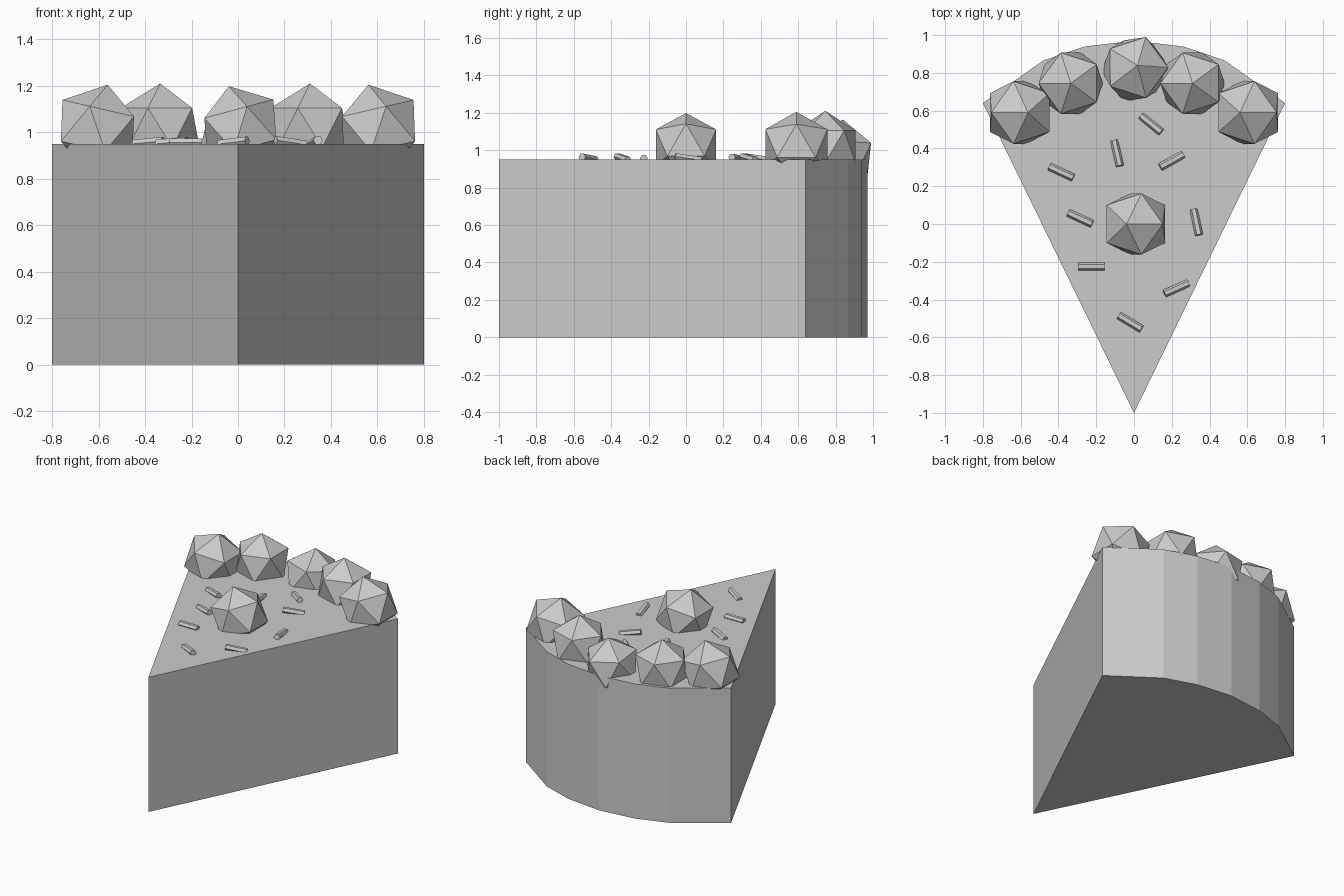
import bpy, bmesh
from math import radians
from mathutils import Matrix

cube = bpy.data.objects.get("Cube")
if cube:
    bpy.data.objects.remove(cube, do_unlink=True)

grey = bpy.data.materials.new("plain grey")
colour = (0.6, 0.6, 0.6, 1)
grey.use_nodes = True
grey.diffuse_color = colour
grey.node_tree.nodes["Principled BSDF"].inputs["Base Color"].default_value = colour

TOP = 0.95


def rot(degrees, axis):
    return Matrix.Rotation(radians(degrees), 4, axis)


def add_object(name, bm, matrix=Matrix()):
    bmesh.ops.recalc_face_normals(bm, faces=bm.faces)
    mesh = bpy.data.meshes.new(name)
    bm.to_mesh(mesh)
    bm.free()
    mesh.materials.append(grey)
    obj = bpy.data.objects.new(name, mesh)
    obj.matrix_world = matrix
    bpy.context.collection.objects.link(obj)
    return obj


# Cake slice: pointed at the front, curved at the back
half = [(0.8, 0.64), (0.48, 0.866), (0.26, 0.94)]
outline = [(0, -1)] + half + [(0, 0.97)] + [(-x, y) for x, y in reversed(half)]
bm = bmesh.new()
base = bm.faces.new([bm.verts.new((x, y, 0)) for x, y in outline])
result = bmesh.ops.extrude_face_region(bm, geom=[base], use_keep_orig=True)
raised = [v for v in result["geom"] if isinstance(v, bmesh.types.BMVert)]
bmesh.ops.translate(bm, verts=raised, vec=(0, 0, TOP))
add_object("cake_slice", bm)


# Faceted berries
def berry(name, x, y, z, tilt_x, tilt_y, spin, radius=0.19):
    bm = bmesh.new()
    bmesh.ops.create_icosphere(bm, subdivisions=1, radius=radius)
    place = Matrix.Translation((x, y, z))
    add_object(name, bm, place @ rot(tilt_y, 'Y') @ rot(tilt_x, 'X') @ rot(spin, 'Z'))


berry("centre_berry", 0.01, 0, 1.015, 0, -15, 0)
berry("back_berry", 0.005, 0.82, 0.975, -6, 4, 0)
for side, s, spin in (("left", 1, 0), ("right", -1, 36)):
    berry(side + "_outer_berry", s * 0.605, 0.59, 1.015, 0, -s * 13, spin, 0.195)
    berry(side + "_inner_berry", 0.31 if s > 0 else -0.335, 0.745, 1.02, 0, 0, 36)

# Sprinkles: x, y, heading, pitch
sprinkles = [
    (0.09, 0.53, -39, -8), (-0.09, 0.375, -77, -8), (0.2, 0.335, 29, 8),
    (-0.385, 0.275, -25, -5), (-0.285, 0.03, -25, -5), (0.33, 0.01, -78, -8),
    (-0.225, -0.225, 0, 0), (0.225, -0.34, 24, 8), (-0.02, -0.52, -31, -6),
]
for x, y, heading, pitch in sprinkles:
    bm = bmesh.new()
    bmesh.ops.create_cone(bm, cap_ends=True, segments=6, radius1=0.021,
                          radius2=0.021, depth=0.14)
    add_object("sprinkle", bm, Matrix.Translation((x, y, TOP + 0.006))
               @ rot(heading, 'Z') @ rot(pitch, 'Y') @ rot(90, 'Y'))
